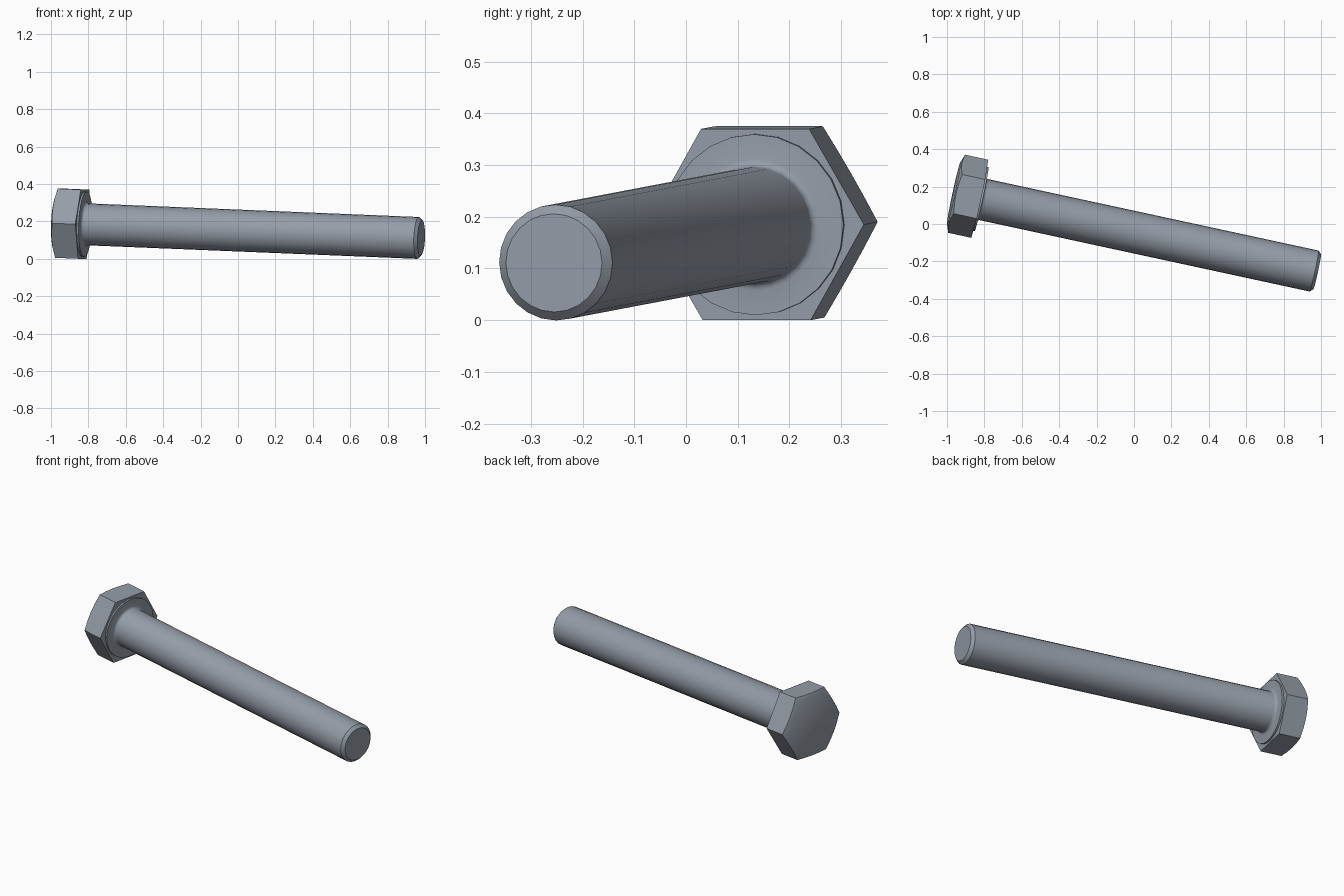
import bpy, bmesh, math
from mathutils import Matrix

cube = bpy.data.objects.get("Cube")
if cube:
    bpy.data.objects.remove(cube)

SEGMENTS = 24
FLAT = 0.185        # half width across the head flats
WASHER_R = 0.175
WASHER_T = 0.01
SHANK_R = 0.112
TIP = 1.848
HEAD_TOP = -0.142

# Steel colour
steel = bpy.data.materials.new("steel")
steel.use_nodes = True
colour = (0.30, 0.337, 0.39, 1)
steel.diffuse_color = colour
steel.node_tree.nodes["Principled BSDF"].inputs["Base Color"].default_value = colour

# The bolt lies tilted, resting on a head flat and its tip
pose = (Matrix.Translation((-0.825, 0.135, 0.185))
        @ Matrix.Rotation(math.radians(-12.2), 4, 'Z')
        @ Matrix.Rotation(math.radians(2.3), 4, 'Y'))


def hex_radius(angle):
    """Distance to a hexagon side, with corners at angle 0, 60, 120..."""
    third = math.pi / 3
    return FLAT / math.cos(angle % third - third / 2)


def loft(name, rings, cap_start, cap_end):
    """Join rings along local x; each ring maps an angle to (x, radius)."""
    bm = bmesh.new()
    loops = []
    for ring in rings:
        loop = []
        for i in range(SEGMENTS):
            a = math.tau * i / SEGMENTS
            x, r = ring(a)
            loop.append(bm.verts.new((x, r * math.cos(a), r * math.sin(a))))
        loops.append(loop)
    for lower, upper in zip(loops, loops[1:]):
        for i in range(SEGMENTS):
            j = (i + 1) % SEGMENTS
            bm.faces.new((lower[i], lower[j], upper[j], upper[i]))
    if cap_start:
        bm.faces.new(loops[0])
    if cap_end:
        bm.faces.new(loops[-1])
    bmesh.ops.recalc_face_normals(bm, faces=bm.faces)
    mesh = bpy.data.meshes.new(name)
    bm.to_mesh(mesh)
    bm.free()
    mesh.materials.append(steel)
    obj = bpy.data.objects.new(name, mesh)
    obj.matrix_world = pose
    bpy.context.collection.objects.link(obj)
    bpy.ops.object.select_all(action='DESELECT')
    obj.select_set(True)
    bpy.context.view_layer.objects.active = obj
    bpy.ops.object.shade_smooth_by_angle(angle=math.radians(35))
    return obj


def circle(x, r):
    return lambda a: (x, r)


# Hexagonal head with a shallow conical chamfer on top
CAP_R = 0.17
loft("hex_head", [
    circle(HEAD_TOP, CAP_R),
    lambda a: (HEAD_TOP + (hex_radius(a) - CAP_R) * 0.36, hex_radius(a)),
    lambda a: (0, hex_radius(a)),
    circle(0, WASHER_R),
], True, True)

# Washer face, fillet, shank and chamfered tip
FILLET = 0.015
fillet = []
for step in range(4):
    t = math.pi / 2 * step / 3
    fillet.append(circle(WASHER_T + FILLET * (1 - math.cos(t)),
                         SHANK_R + FILLET * (1 - math.sin(t))))
loft("shank", [circle(0, WASHER_R), circle(WASHER_T, WASHER_R)] + fillet + [
    circle(TIP - 0.017, SHANK_R),
    circle(TIP, SHANK_R - 0.017),
], False, True)
